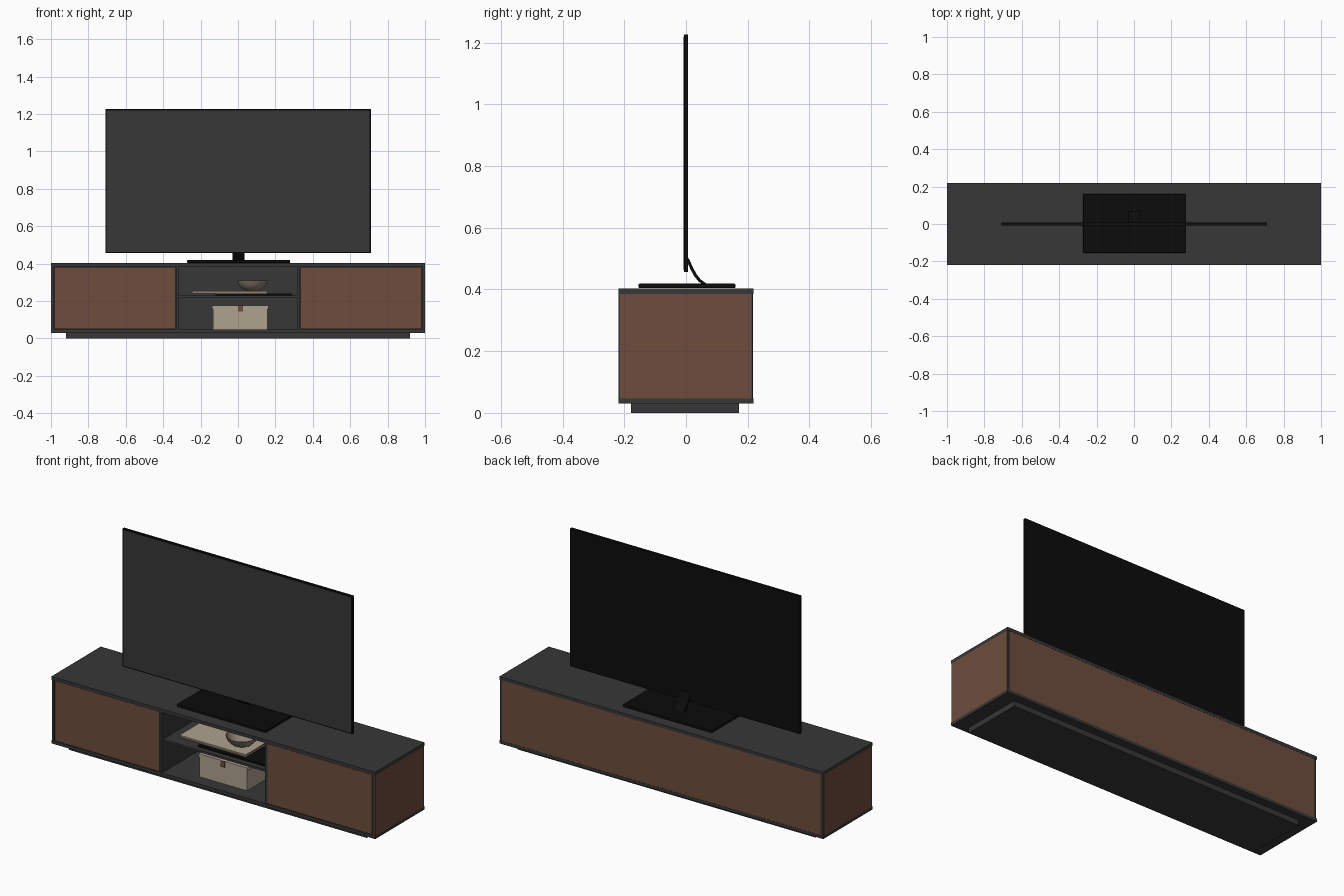
import bpy, bmesh, math

if "Cube" in bpy.data.objects:
    bpy.data.objects.remove(bpy.data.objects["Cube"])


def material(name, rgb):
    m = bpy.data.materials.new(name)
    m.diffuse_color = (*rgb, 1)
    m.use_nodes = True
    m.node_tree.nodes["Principled BSDF"].inputs["Base Color"].default_value = m.diffuse_color
    return m


CHARCOAL = material("charcoal", (0.038, 0.038, 0.038))
WOOD = material("walnut brown", (0.155, 0.073, 0.046))
BLACK = material("black", (0.0035, 0.0035, 0.0035))
CREAM = material("cream", (0.43, 0.36, 0.275))
TAUPE = material("taupe", (0.27, 0.22, 0.165))


def finish(name, bm, mat):
    bmesh.ops.recalc_face_normals(bm, faces=bm.faces)
    me = bpy.data.meshes.new(name)
    bm.to_mesh(me)
    bm.free()
    me.materials.append(mat)
    ob = bpy.data.objects.new(name, me)
    bpy.context.collection.objects.link(ob)
    return ob


def box(name, x, y, z, mat, bevel=0):
    """Box from (min, max) pairs on each axis."""
    bm = bmesh.new()
    bmesh.ops.create_cube(bm, size=1)
    for v in bm.verts:
        v.co = [(a + b) / 2 + c * (b - a) for (a, b), c in zip((x, y, z), v.co)]
    ob = finish(name, bm, mat)
    if bevel:
        mod = ob.modifiers.new("soft_edges", "BEVEL")
        mod.width, mod.segments = bevel, 2
    return ob


def side_box(name, x, y, z, mat):
    """Same box on the left and the right."""
    box(name + "_right", x, y, z, mat)
    box(name + "_left", (-x[1], -x[0]), y, z, mat)


def prism(name, outline, x0, x1, mat):
    """Extrude a y-z outline along x."""
    bm = bmesh.new()
    f = bm.faces.new([bm.verts.new((x0, y, z)) for y, z in outline])
    r = bmesh.ops.extrude_face_region(bm, geom=[f])
    for v in r["geom"]:
        if isinstance(v, bmesh.types.BMVert):
            v.co.x = x1
    return finish(name, bm, mat)


# Cabinet carcass
box("plinth", (-0.92, 0.92), (-0.178, 0.172), (0, 0.03), CHARCOAL)
box("bottom_board", (-1, 1), (-0.218, 0.218), (0.03, 0.047), CHARCOAL)
box("top_board", (-1, 1), (-0.218, 0.218), (0.385, 0.403), CHARCOAL)
side_box("side_board", (0.983, 0.997), (-0.218, 0.216), (0.047, 0.385), CHARCOAL)
side_box("divider", (0.318, 0.331), (-0.214, 0.2), (0.047, 0.385), CHARCOAL)
box("inner_back", (-0.983, 0.983), (0.2, 0.21), (0.047, 0.385), CHARCOAL)
box("middle_shelf", (-0.318, 0.318), (-0.208, 0.2), (0.219, 0.231), CHARCOAL)

# Wood doors and outer panels
side_box("door", (0.334, 0.98), (-0.216, -0.2), (0.05, 0.383), WOOD)
side_box("side_panel", (0.997, 1.0), (-0.214, 0.213), (0.047, 0.385), WOOD)
box("back_panel", (-0.983, 0.983), (0.21, 0.217), (0.047, 0.385), WOOD)

# Television
box("tv_body", (-0.708, 0.71), (-0.007, 0.007), (0.457, 1.226), BLACK)
box("tv_screen", (-0.702, 0.704), (-0.0085, -0.006), (0.463, 1.22), CHARCOAL)
box("tv_stand_base", (-0.272, 0.279), (-0.154, 0.16), (0.404, 0.419), BLACK, 0.004)

# Curved neck behind the screen
arc = [(0.005, 0.505), (0.012, 0.495), (0.022, 0.472), (0.034, 0.45),
       (0.048, 0.432), (0.068, 0.418)]
neck = arc + [(y - 0.008, z - 0.006) for y, z in reversed(arc[1:])] + [(0.003, 0.495)]
prism("tv_stand_neck", neck, -0.03, 0.035, BLACK)

# Storage box with a small pull tab
box("storage_box", (-0.134, 0.158), (-0.146, 0.1), (0.047, 0.158), CREAM)
box("storage_box_lid", (-0.138, 0.162), (-0.15, 0.104), (0.158, 0.177), CREAM)
box("storage_box_tab", (0.0, 0.026), (-0.154, -0.15), (0.143, 0.177), WOOD)

# Books on the shelf
box("lower_book", (-0.12, 0.29), (-0.18, 0.03), (0.231, 0.241), BLACK)
box("upper_book_cover", (-0.25, 0.16), (-0.16, 0.03), (0.241, 0.244), CREAM)
box("upper_book_pages", (-0.246, 0.156), (-0.157, 0.026), (0.244, 0.251), TAUPE)
box("upper_book_top", (-0.25, 0.16), (-0.16, 0.03), (0.251, 0.254), CREAM)

# Bowl: profile of outer and inner wall spun around z
profile = [(0, 0.254), (0.03, 0.254), (0.054, 0.266), (0.073, 0.285), (0.083, 0.309),
           (0.079, 0.309), (0.068, 0.287), (0.05, 0.27), (0.028, 0.26), (0, 0.26)]
bm = bmesh.new()
vs = [bm.verts.new((r, 0, z)) for r, z in profile]
es = [bm.edges.new(p) for p in zip(vs, vs[1:])]
bmesh.ops.spin(bm, geom=vs + es, cent=(0, 0, 0), axis=(0, 0, 1),
               angle=math.tau, steps=32)
bmesh.ops.remove_doubles(bm, verts=bm.verts, dist=0.0005)
bowl = finish("bowl", bm, TAUPE)
bowl.location = (0.077, -0.075, 0)
bpy.context.view_layer.objects.active = bowl
bowl.select_set(True)
bpy.ops.object.shade_smooth_by_angle(angle=math.radians(40))
